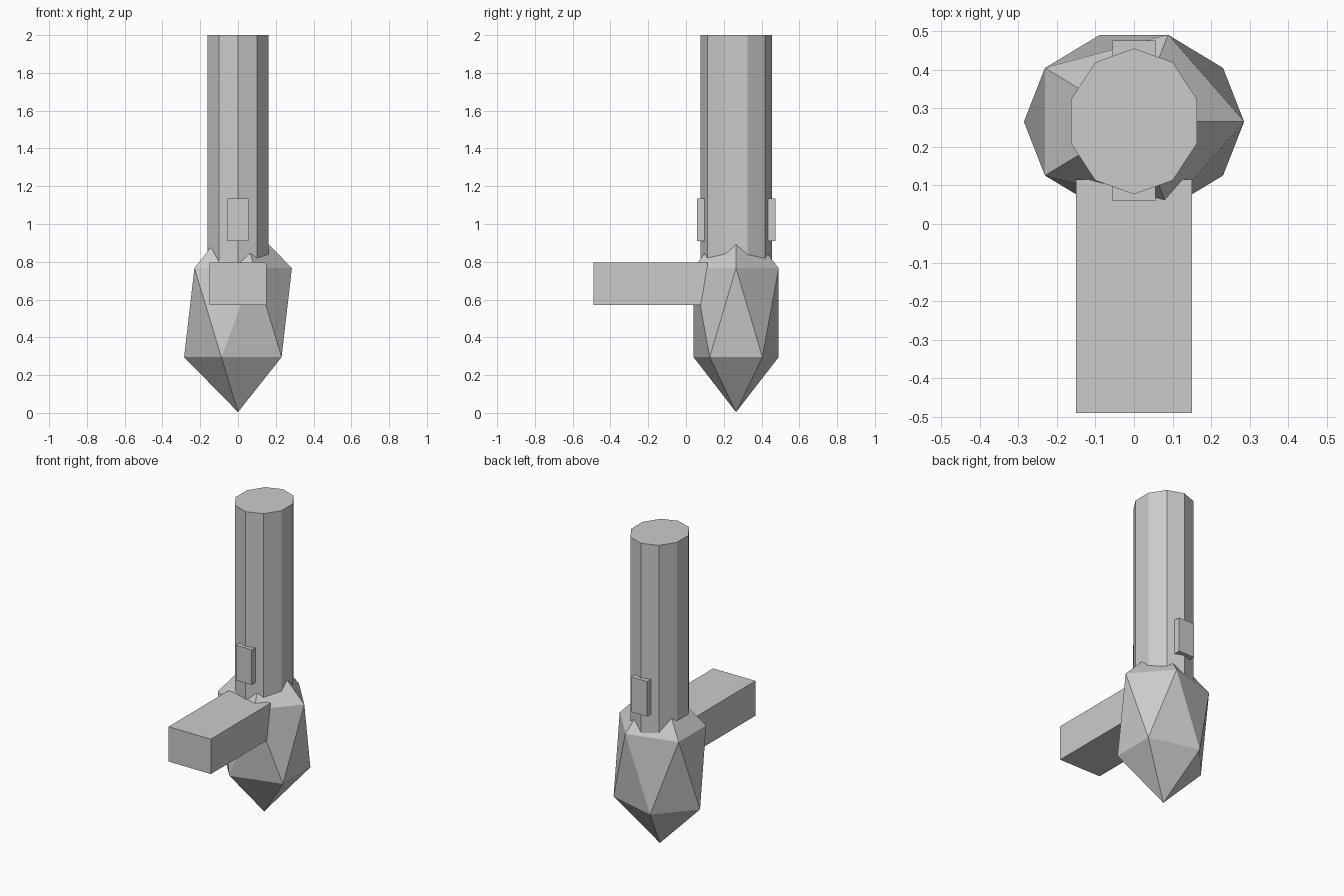
import bpy

if "Cube" in bpy.data.objects:
    bpy.data.objects.remove(bpy.data.objects["Cube"])


def finish(name, scale):
    obj = bpy.context.object
    obj.name = name
    obj.scale = scale
    bpy.ops.object.transform_apply(location=False, rotation=False, scale=True)
    return obj


def box(name, lo, hi):
    centre = [(a + b) / 2 for a, b in zip(lo, hi)]
    bpy.ops.mesh.primitive_cube_add(size=1, location=centre)
    return finish(name, [b - a for a, b in zip(lo, hi)])


AXIS_Y = 0.265

# Faceted pointed bulb at the base
bpy.ops.mesh.primitive_ico_sphere_add(subdivisions=1, radius=1, location=(0, AXIS_Y, 0.531))
finish("bulb", (0.319, 0.265, 0.527))

# Ten-sided upright shaft, sunk into the bulb
SHAFT_BOTTOM, SHAFT_TOP = 0.7, 2.0
bpy.ops.mesh.primitive_cylinder_add(
    vertices=10, radius=1, depth=SHAFT_TOP - SHAFT_BOTTOM,
    location=(0, AXIS_Y + 0.001, (SHAFT_BOTTOM + SHAFT_TOP) / 2))
finish("shaft", (0.171, 0.189, 1))

# Block projecting forward from the bulb
box("front_block", (-0.15, -0.49, 0.572), (0.15, 0.115, 0.796))

# Key passing through the shaft, showing front and back
box("cross_key", (-0.056, 0.059, 0.91), (0.056, 0.475, 1.135))
